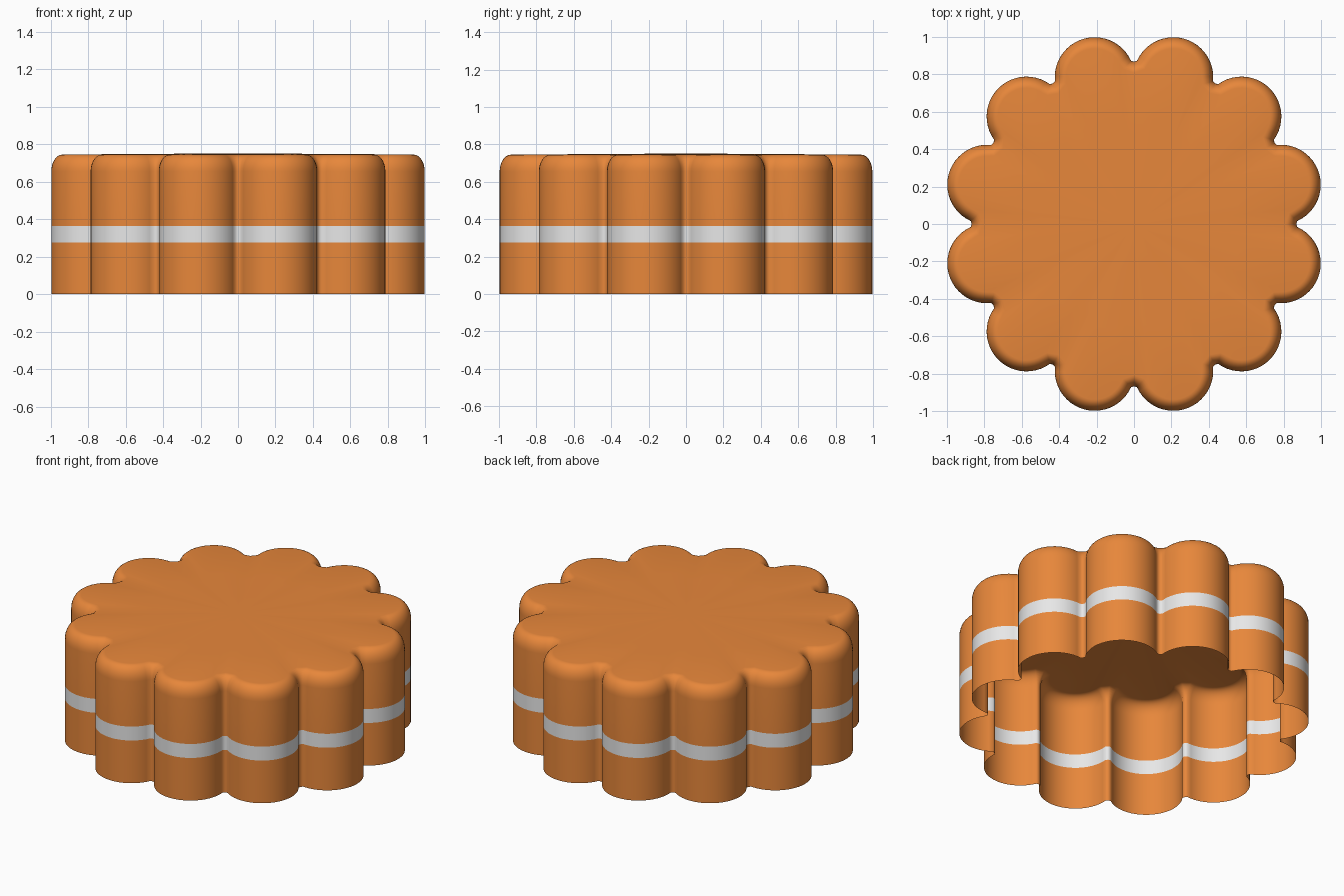
import bpy, bmesh, math
from mathutils import Vector

if "Cube" in bpy.data.objects:
    bpy.data.objects.remove(bpy.data.objects["Cube"])

LOBES, LOBE_DIST, LOBE_RAD = 12, 0.811, 0.213
ARC, STEPS = math.radians(81), 22


def material(name, rgb):
    m = bpy.data.materials.new(name)
    m.diffuse_color = (*rgb, 1)
    m.use_nodes = True
    m.node_tree.nodes["Principled BSDF"].inputs["Base Color"].default_value = m.diffuse_color
    return m


# Scalloped outline: twelve round lobes with small softened valleys
outline = []
for k in range(LOBES):
    turn = math.radians(15 + 30 * k)
    pts = []
    for i in range(STEPS + 1):
        p = -ARC + 2 * ARC * i / STEPS
        pts.append((LOBE_DIST + LOBE_RAD * math.cos(p), LOBE_RAD * math.sin(p)))
    half = math.radians(15)
    pts.append((0.866 * math.cos(half), 0.866 * math.sin(half)))
    c, s = math.cos(turn), math.sin(turn)
    outline += [Vector((x * c - y * s, x * s + y * c)) for x, y in pts]

n = len(outline)
normals = []
for i in range(n):
    t = (outline[(i + 1) % n] - outline[i - 1]).normalized()
    normals.append(Vector((t.y, -t.x)))

# Wall profile as (inset, height): straight side, band edges, rounded rim
profile = [(0, 0), (0, 0.275), (0, 0.365), (0, 0.655)]
for j in range(1, 9):
    a = math.pi / 2 * j / 8
    profile.append((0.06 * (1 - math.cos(a)), 0.655 + 0.09 * math.sin(a)))

bm = bmesh.new()
rings = []
for inset, z in profile:
    rings.append([bm.verts.new((*(p - q * inset), z)) for p, q in zip(outline, normals)])
# Nearly flat top, rising very slightly to the centre
for f, z in ((0.6, 0.748), (0.25, 0.75)):
    rings.append([bm.verts.new((v.co.x * f, v.co.y * f, z)) for v in rings[len(profile) - 1]])
centre = bm.verts.new((0, 0, 0.752))

for a, b in zip(rings, rings[1:]):
    for i in range(n):
        j = (i + 1) % n
        bm.faces.new((a[i], a[j], b[j], b[i]))
for i in range(n):
    bm.faces.new((rings[-1][i], rings[-1][(i + 1) % n], centre))

# Pale band chosen by height; the underside stays open
for f in bm.faces:
    f.smooth = True
    f.material_index = int(0.275 < f.calc_center_median().z < 0.365)

mesh = bpy.data.meshes.new("scalloped_shell")
bm.to_mesh(mesh)
bm.free()
mesh.materials.append(material("orange", (0.8, 0.242, 0.043)))
mesh.materials.append(material("pale grey band", (0.8, 0.8, 0.8)))
shell = bpy.data.objects.new("scalloped_shell", mesh)
bpy.context.collection.objects.link(shell)
